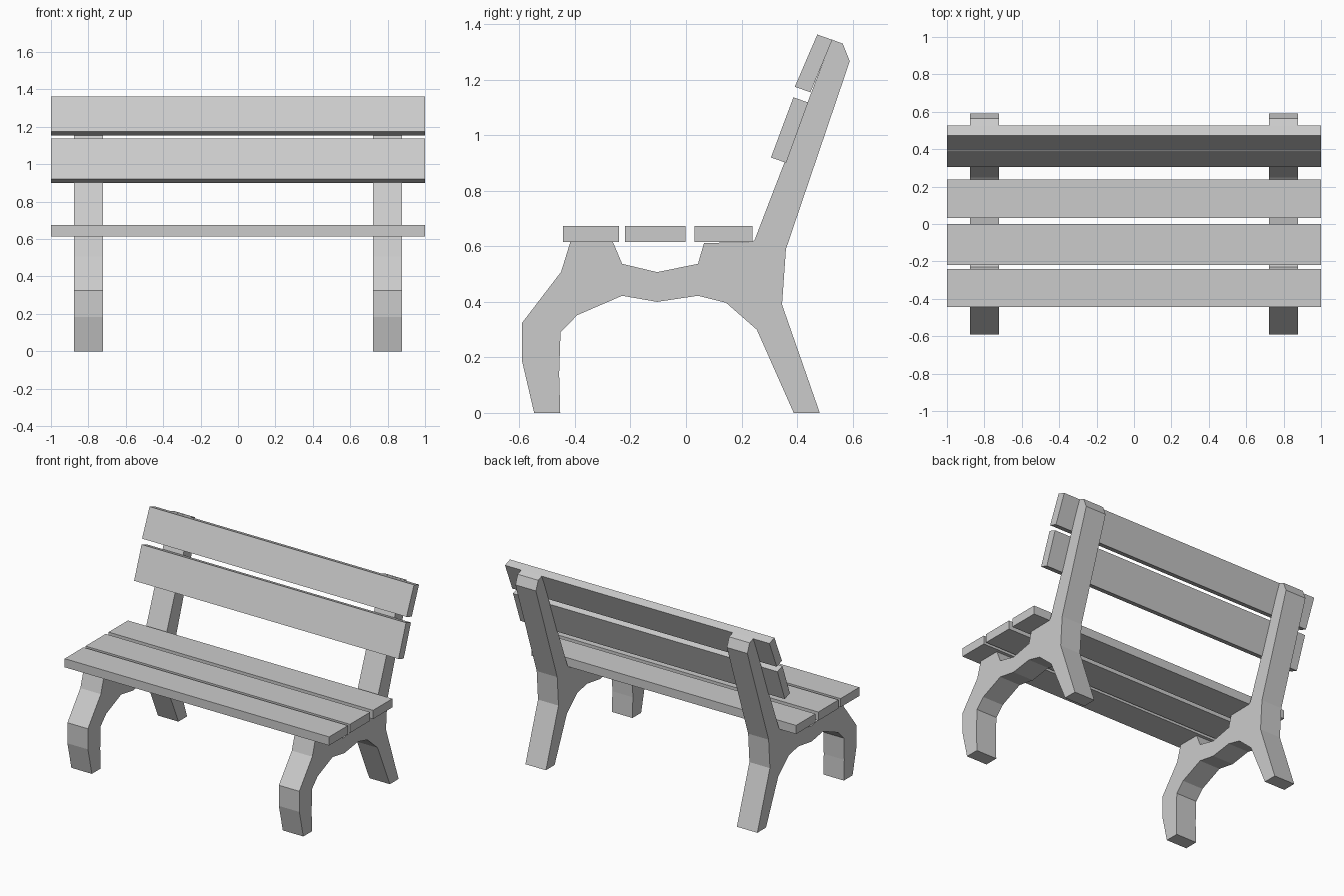
import bpy, bmesh

if "Cube" in bpy.data.objects:
    bpy.data.objects.remove(bpy.data.objects["Cube"])


def extrude_profile(name, profile, x0, x1):
    """Solid made from a (y, z) side profile swept from x0 to x1."""
    bm = bmesh.new()
    face = bm.faces.new([bm.verts.new((x0, y, z)) for y, z in profile])
    res = bmesh.ops.extrude_face_region(bm, geom=[face])
    verts = [v for v in res["geom"] if isinstance(v, bmesh.types.BMVert)]
    bmesh.ops.translate(bm, verts=verts, vec=(x1 - x0, 0, 0))
    bmesh.ops.recalc_face_normals(bm, faces=bm.faces)
    mesh = bpy.data.meshes.new(name)
    bm.to_mesh(mesh)
    bm.free()
    obj = bpy.data.objects.new(name, mesh)
    bpy.context.collection.objects.link(obj)
    return obj


# Side frames: legs, seat support and back post in one outline
frame = [
    (-0.547, 0), (-0.453, 0), (-0.457, 0.14), (-0.452, 0.29),   # front leg
    (-0.392, 0.352), (-0.23, 0.422), (-0.104, 0.40),            # lower arch
    (0.043, 0.422), (0.144, 0.397), (0.255, 0.30),
    (0.388, 0), (0.482, 0), (0.346, 0.39), (0.36, 0.59),        # rear leg
    (0.59, 1.267), (0.565, 1.33), (0.525, 1.345),               # back post
    (0.248, 0.625), (0.237, 0.615), (0.065, 0.612),             # seat support
    (0.043, 0.537), (-0.104, 0.507), (-0.23, 0.537),
    (-0.263, 0.615), (-0.417, 0.615), (-0.45, 0.508),
    (-0.59, 0.325), (-0.59, 0.184),
]
extrude_profile("right_frame", frame, 0.722, 0.877)
extrude_profile("left_frame", frame, -0.877, -0.722)

# Seat slats
for i, (y0, y1) in enumerate([(-0.444, -0.241), (-0.219, -0.001), (0.031, 0.239)]):
    extrude_profile(f"seat_slat_{i + 1}",
                    [(y0, 0.615), (y1, 0.615), (y1, 0.674), (y0, 0.674)], -1, 1)

# Leaning back slats
extrude_profile("upper_back_slat",
                [(0.392, 1.175), (0.448, 1.155), (0.527, 1.344), (0.473, 1.363)], -1, 1)
extrude_profile("lower_back_slat",
                [(0.306, 0.92), (0.361, 0.901), (0.44, 1.118), (0.387, 1.137)], -1, 1)
